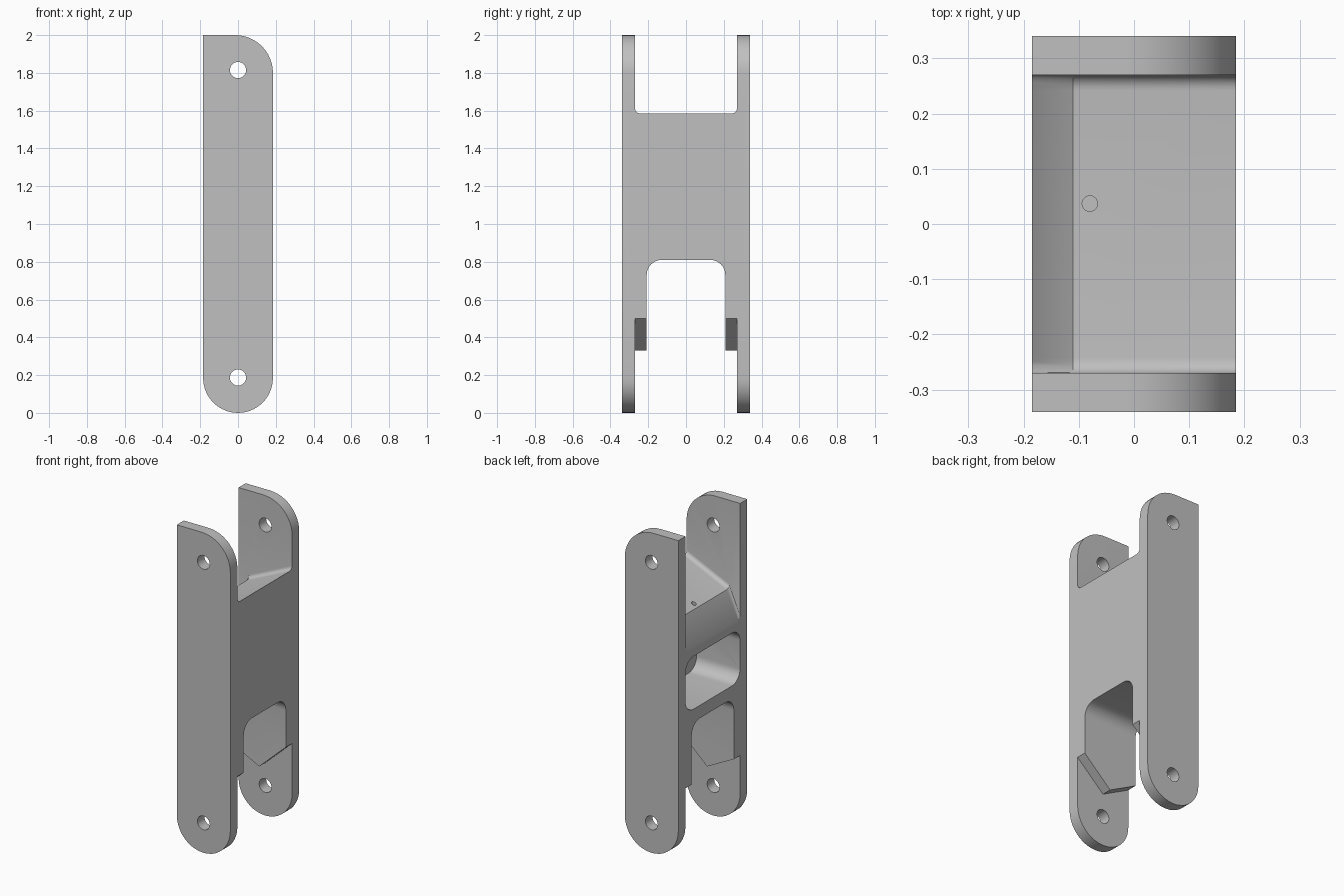
import bpy, bmesh, math
from math import pi, cos, sin, sqrt

cube = bpy.data.objects.get("Cube")
if cube:
    bpy.data.objects.remove(cube, do_unlink=True)

W = 0.185          # half width in x
OUT, IN = 0.34, 0.27   # outer and inner faces of the side plates
FILLET = 0.028

metal = bpy.data.materials.new("light_grey_metal")
metal.use_nodes = True
GREY = (0.53, 0.53, 0.53, 1)
metal.diffuse_color = GREY
metal.node_tree.nodes["Principled BSDF"].inputs["Base Color"].default_value = GREY


def arc(cx, cy, r, a0, a1, n):
    return [(cx + r * cos(a0 + (a1 - a0) * i / n), cy + r * sin(a0 + (a1 - a0) * i / n))
            for i in range(n + 1)]


def loft(name, sections):
    """Closed solid through a list of matching point loops."""
    bm = bmesh.new()
    rings = [[bm.verts.new(p) for p in s] for s in sections]
    for a, b in zip(rings, rings[1:]):
        for i in range(len(a)):
            j = (i + 1) % len(a)
            bm.faces.new((a[i], a[j], b[j], b[i]))
    bm.faces.new(rings[0])
    bm.faces.new(rings[-1][::-1])
    bmesh.ops.recalc_face_normals(bm, faces=bm.faces)
    mesh = bpy.data.meshes.new(name)
    bm.to_mesh(mesh)
    bm.free()
    mesh.materials.append(metal)
    ob = bpy.data.objects.new(name, mesh)
    bpy.context.collection.objects.link(ob)
    return ob


def along_y(name, pts, y0, y1):
    return loft(name, [[(x, y, z) for x, z in pts] for y in (y0, y1)])


def along_x(name, pts, x0, x1):
    return loft(name, [[(x, y, z) for y, z in pts] for x in (x0, x1)])


def rounded_rect(hw, z0, z1, r0, r1):
    """Rounded rectangle in y and z, with bottom and top corner radii."""
    return (arc(hw - r0, z0 + r0, r0, -pi / 2, 0, 8) + arc(hw - r1, z1 - r1, r1, 0, pi / 2, 8)
            + arc(r1 - hw, z1 - r1, r1, pi / 2, pi, 8) + arc(r0 - hw, z0 + r0, r0, pi, 1.5 * pi, 8))


def combine(target, other, operation):
    mod = target.modifiers.new(operation, "BOOLEAN")
    mod.operation, mod.object, mod.solver = operation, other, "EXACT"
    bpy.context.view_layer.objects.active = target
    bpy.ops.object.modifier_apply(modifier=mod.name)
    bpy.data.objects.remove(other, do_unlink=True)


# Central block with a sloped top, V-shaped underside and filleted sides
def block_section(y):
    d = min(max(IN - abs(y), 0), FILLET)
    h = FILLET - sqrt(FILLET ** 2 - (FILLET - d) ** 2)
    pts = [(-W, 0.425), (0, 0.33), (W, 0.5), (W, 1.585 + h), (-0.11, 1.45 + h), (-W, 1.28 + h)]
    return [(x, y, z) for x, z in pts]


steps = [IN - FILLET * (1 - cos(i * pi / 12)) for i in range(7)]
half = [0.3] + steps
frame = loft("link_frame", [block_section(y) for y in [-v for v in half] + half[::-1]])

# Lower arch and the side pocket
combine(frame, along_x("arch_cutter", rounded_rect(0.208, 0.1, 0.81, 0.02, 0.08), -0.5, 0.5),
        "DIFFERENCE")
combine(frame, along_x("pocket_cutter", rounded_rect(IN, 0.89, 1.22, 0.08, 0.08), -0.5, 0.115),
        "DIFFERENCE")

# Small drain hole into the pocket
drain = arc(-0.08, 0.037, 0.014, 0, 2 * pi, 20)[:-1]
combine(frame, loft("drain_cutter", [[(x, y, z) for x, y in drain] for z in (1.1, 1.7)]),
        "DIFFERENCE")

# Side plates: rounded foot, one rounded and one square top corner
outline = (arc(0, W, W, pi, 2 * pi, 20) + arc(W - 0.2, 1.8, 0.2, 0, pi / 2, 12) + [(-W, 2)])
for side in (-1, 1):
    combine(frame, along_y("side_plate", outline, side * IN, side * OUT), "UNION")

# Pin holes through both plates
for z in (0.187, 1.815):
    combine(frame, along_y("pin_cutter", arc(0, z, 0.043, 0, 2 * pi, 28)[:-1], -0.5, 0.5),
            "DIFFERENCE")

bpy.ops.object.select_all(action="DESELECT")
frame.select_set(True)
bpy.context.view_layer.objects.active = frame
bpy.ops.object.shade_smooth_by_angle(angle=math.radians(25))
